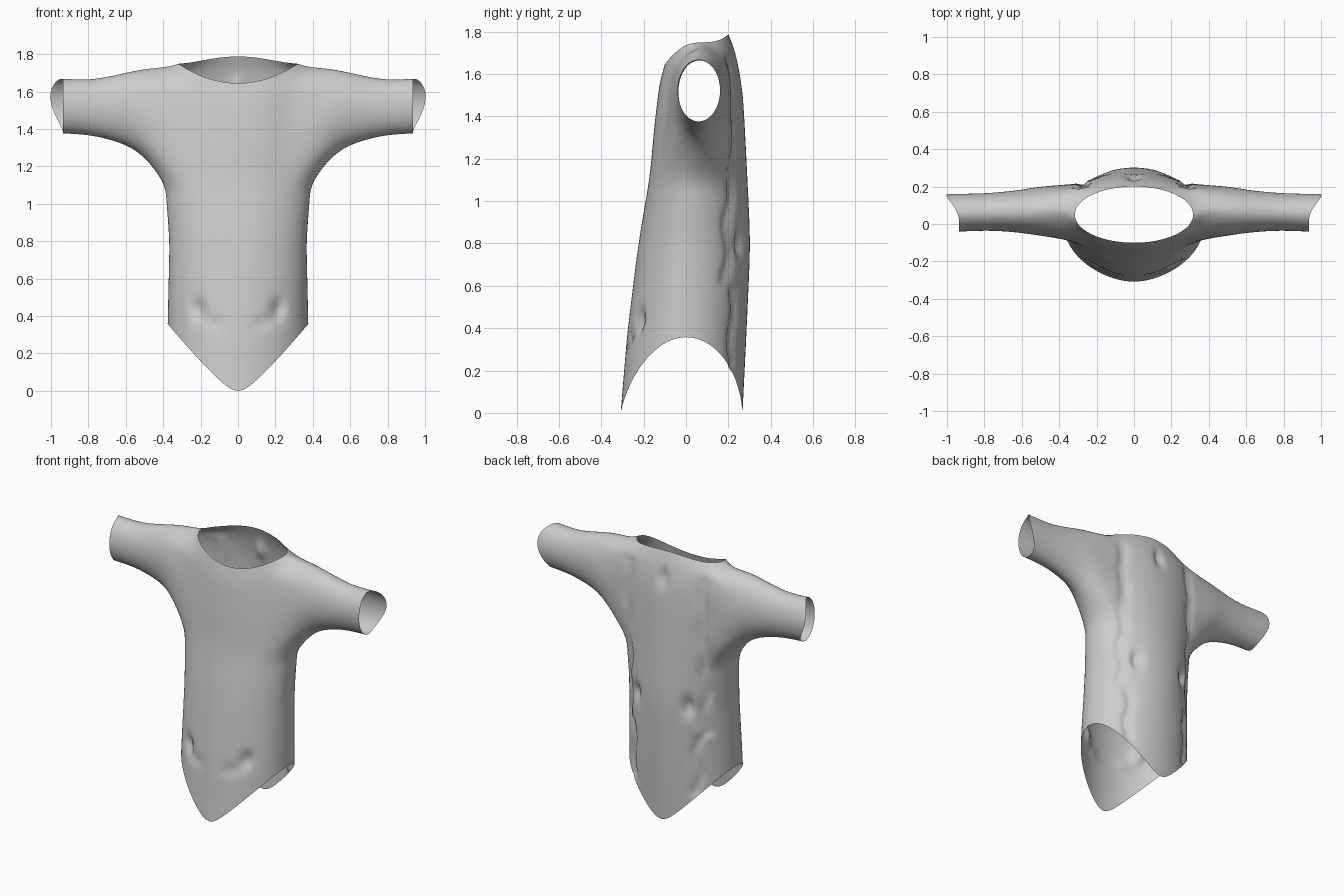
import bpy, bmesh, math

if "Cube" in bpy.data.objects:
    bpy.data.objects.remove(bpy.data.objects["Cube"])

# torso profile: z, half width, centre y, front y, back y
PROF = [(-0.1, .385, .0, -.32, .265), (.36, .38, .0, -.282, .288), (.8, .37, .0, -.227, .308),
        (1.12, .395, .02, -.172, .292), (1.35, .41, .05, -.152, .28),
        (1.55, .405, .07, -.128, .268), (1.68, .39, .08, -.11, .245), (1.8, .37, .08, -.1, .2)]
# sleeve rings: x, top z, bottom z, front y, back y
SLEEVE = [(.5, 1.722, 1.25, -.065, .205), (.6, 1.7, 1.315, -.048, .183),
          (.75, 1.665, 1.357, -.036, .168), (.85, 1.663, 1.368, -.038, .163),
          (.935, 1.668, 1.372, -.042, .162)]
HALF, LOW, UP, ARM = 6, 9, 5, 3      # column and row counts, armhole half width
Z_ARM = 1.11


def torso_point(a, z):
    for p, q in zip(PROF, PROF[1:]):
        if z <= q[0]:
            break
    t = (z - p[0]) / (q[0] - p[0])
    hw, yc, yf, yb = (p[k] + (q[k] - p[k]) * t for k in range(1, 5))
    s = math.sin(a)
    return (hw * math.cos(a), yc + (s * (yb - yc) if s > 0 else -s * (yf - yc)), z)


def hem_z(a):
    return -.03 + .39 * abs(math.cos(a)) ** 1.15


def neck_z(a):
    s = math.sin(a)
    return 1.747 + (.04 * s ** 4 if s > 0 else -.107 * s * s)


bm = bmesh.new()
angles = [math.pi / 2 * i / HALF for i in range(-HALF, HALF + 1)]

# body rows, from the pointed hem to the neckline
rows = []
for r in range(LOW + 1):
    t = r / LOW
    rows.append([bm.verts.new(torso_point(a, hem_z(a) + (Z_ARM - hem_z(a)) * t)) for a in angles])
for r in range(1, UP + 1):
    row = []
    for a in angles:
        top = neck_z(a) - .012 - .075 * abs(math.sin(a))
        row.append(bm.verts.new(torso_point(a, Z_ARM + (top - Z_ARM) * r / UP)))
    rows.append(row)
rows.append([bm.verts.new((.32 * math.cos(a), .05 + .152 * math.sin(a), neck_z(a))) for a in angles])
for v in [row[k] for row in rows for k in (0, -1)]:
    v.co.x = 0
lo, hi = HALF - ARM, HALF + ARM
for r in range(len(rows) - 1):
    for c in range(2 * HALF):
        if LOW <= r < LOW + UP and lo <= c < hi:
            continue                  # armhole
        bm.faces.new((rows[r][c], rows[r][c + 1], rows[r + 1][c + 1], rows[r + 1][c]))

# sleeve grown from the armhole loop, starting at the shoulder and going to the back
top, bot = LOW + UP, LOW
loop = [rows[top][c] for c in range(HALF, hi)]
loop += [rows[r][hi] for r in range(top, bot, -1)]
loop += [rows[bot][c] for c in range(hi, lo, -1)]
loop += [rows[r][lo] for r in range(bot, top)]
loop += [rows[top][c] for c in range(lo, HALF)]
n = len(loop)
for k, (x, zt, zb, yf, yb) in enumerate(SLEEVE):
    ring = []
    for j in range(n):
        p = 2 * math.pi * j / n
        flare = .07 * max(0, math.sin(p + .35)) ** 2 if k == len(SLEEVE) - 1 else 0
        ring.append(bm.verts.new((x + flare, (yf + yb) / 2 + (yb - yf) / 2 * math.sin(p),
                                  (zt + zb) / 2 + (zt - zb) / 2 * math.cos(p))))
    for j in range(n):
        m = (j + 1) % n
        bm.faces.new((loop[j], loop[m], ring[m], ring[j]))
    loop = ring
bmesh.ops.recalc_face_normals(bm, faces=bm.faces)
mesh = bpy.data.meshes.new("shirt")
bm.to_mesh(mesh)
bm.free()
shirt = bpy.data.objects.new("shirt", mesh)
bpy.context.collection.objects.link(shirt)
bpy.context.view_layer.objects.active = shirt
shirt.select_set(True)

# mirror to the other side and smooth
mir = shirt.modifiers.new("mirror", 'MIRROR')
mir.use_clip = True
sub = shirt.modifiers.new("smooth", 'SUBSURF')
sub.levels = sub.render_levels = 2
for name in ("mirror", "smooth"):
    bpy.ops.object.modifier_apply(modifier=name)

# puckers: x, z, x radius, z radius, push in y
PUCKERS = [(.21, .43, .035, .05, .035), (.13, .36, .05, .03, .015)]
BACK = [(.0, 1.62, .025, .05, -.035), (.19, .8, .03, .06, -.04)]
for v in shirt.data.vertices:
    x, y, z = abs(v.co.x), v.co.y, v.co.z
    for px, pz, rx, rz, d in (BACK if y > .1 else PUCKERS):
        v.co.y += d * math.exp(-((x - px) / rx) ** 2 - ((z - pz) / rz) ** 2)
    # back panel seams
    if y > .1 and .2 < z < 1.68:
        seam = .275 + .012 * math.sin(23 * z) - (.04 if z < .6 else 0)
        v.co.y -= .02 * math.exp(-((x - seam) / .022) ** 2)
low = min(v.co.z for v in shirt.data.vertices)
for v in shirt.data.vertices:
    v.co.z -= low
bpy.ops.object.shade_smooth()
